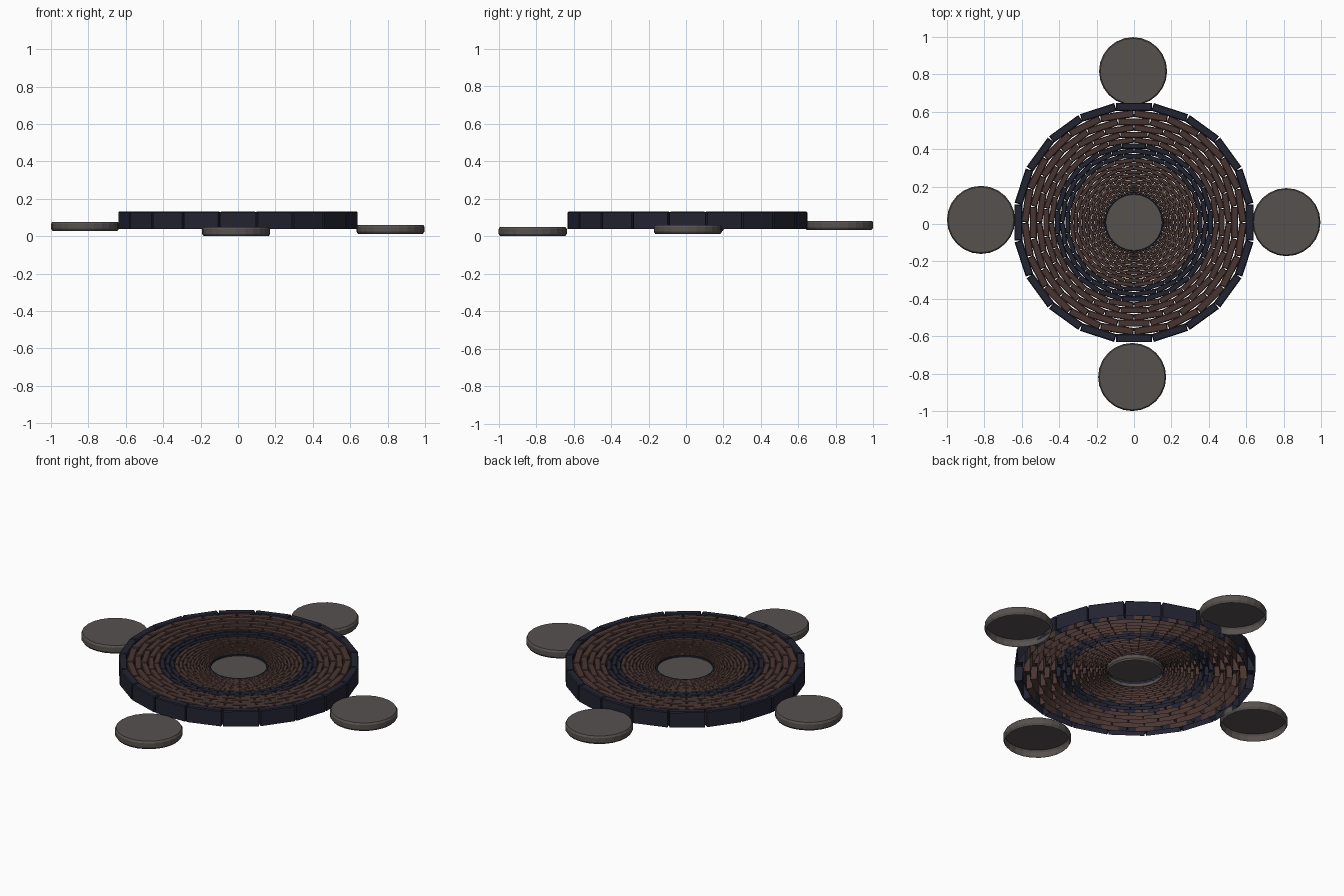
import bpy, bmesh, math
from mathutils import Matrix, Vector

if "Cube" in bpy.data.objects:
    bpy.data.objects.remove(bpy.data.objects["Cube"])


def material(name, rgb):
    m = bpy.data.materials.new(name)
    m.diffuse_color = (*rgb, 1)
    m.use_nodes = True
    m.node_tree.nodes["Principled BSDF"].inputs["Base Color"].default_value = m.diffuse_color
    return m


SLATE = material("slate blue", (0.016, 0.017, 0.030))
BRICK = material("brick brown", (0.066, 0.036, 0.031))
STONE = material("stone grey", (0.094, 0.083, 0.078))


def finish(bm, name, mat):
    mesh = bpy.data.meshes.new(name)
    bm.to_mesh(mesh)
    bm.free()
    mesh.materials.append(mat)
    ob = bpy.data.objects.new(name, mesh)
    bpy.context.collection.objects.link(ob)
    return ob


# paving rings: every row is a smaller copy of the outer one, turned half a brick
N, R, RATIO = 20, 0.64, 0.933
CENTRE = Vector((0, 0.008, 0.085))
LENGTH, DEPTH, HEIGHT = 0.192, R * (1 - RATIO), 0.092
CHAMFER = 0.005


def add_brick(bm, mat4):
    """Chamfered block, open underneath."""
    def loop(inset, z):
        x, y = LENGTH / 2 - inset, DEPTH / 2 - inset
        return [bm.verts.new(mat4 @ Vector(p)) for p in
                ((-x, -y, z), (x, -y, z), (x, y, z), (-x, y, z))]
    h = HEIGHT / 2
    loops = [loop(0, -h), loop(0, h - CHAMFER), loop(CHAMFER, h)]
    for a, b in zip(loops, loops[1:]):
        for i in range(4):
            j = (i + 1) % 4
            bm.faces.new((a[i], a[j], b[j], b[i]))
    bm.faces.new(loops[-1])


for row in range(21):
    bm = bmesh.new()
    s = RATIO ** row
    for i in range(N):
        a = 2 * math.pi * (i + (row % 2) / 2) / N
        add_brick(bm, Matrix.Translation(CENTRE) @ Matrix.Scale(s, 4)
                  @ Matrix.Rotation(a, 4, 'Z')
                  @ Matrix.Translation((0, R - DEPTH / 2, 0)))
    dark = row in (0, 6, 7, 8, 20)
    finish(bm, f"paving_ring_{row:02d}", SLATE if dark else BRICK)


# round stones: lathed profile, open underneath
def round_stone(name, x, y, z, r, h):
    bm = bmesh.new()
    profile = [(0.955 * r, 0), (r, 0.25 * h), (r, 0.78 * h), (0.965 * r, h)]
    n = 24
    loops = [[bm.verts.new((x + pr * math.cos(2 * math.pi * i / n),
                            y + pr * math.sin(2 * math.pi * i / n), z + pz))
              for i in range(n)] for pr, pz in profile]
    for a, b in zip(loops, loops[1:]):
        for i in range(n):
            j = (i + 1) % n
            bm.faces.new((a[i], a[j], b[j], b[i]))
    bm.faces.new(loops[-1])
    finish(bm, name, STONE)


round_stone("centre_stone", 0, 0.008, 0.05, 0.155, 0.038)
round_stone("stepping_stone_front", -0.01, -0.818, 0.0, 0.182, 0.048)
round_stone("stepping_stone_right", 0.815, 0.01, 0.012, 0.182, 0.048)
round_stone("stepping_stone_back", -0.005, 0.817, 0.034, 0.182, 0.048)
round_stone("stepping_stone_left", -0.818, 0.022, 0.028, 0.182, 0.048)
